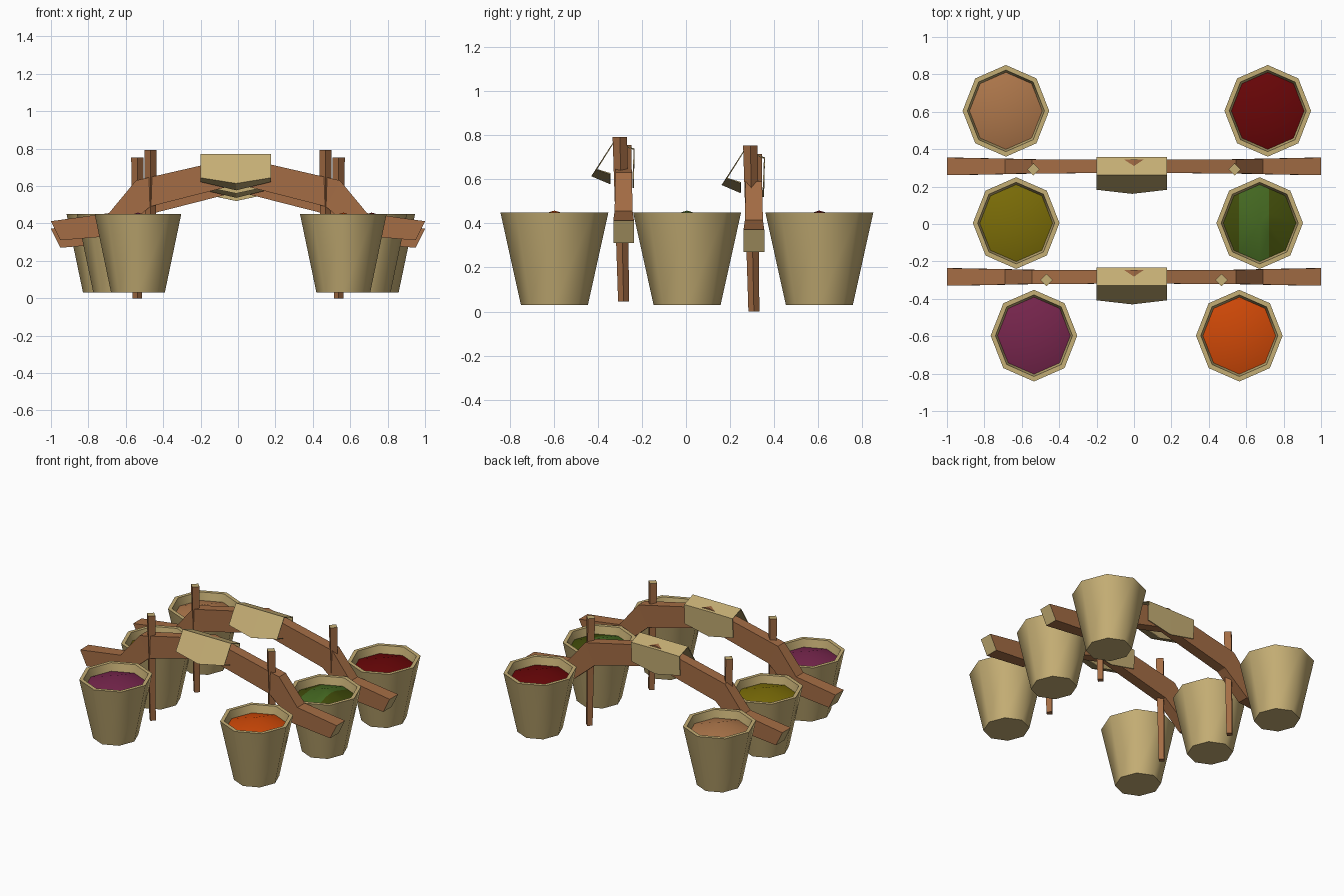
import bpy, bmesh, math
from mathutils import Matrix, Vector

if "Cube" in bpy.data.objects:
    bpy.data.objects.remove(bpy.data.objects["Cube"])


def material(name, rgb):
    m = bpy.data.materials.new(name)
    m.diffuse_color = (*[(c / 255) ** 2.2 for c in rgb], 1)
    m.use_nodes = True
    m.node_tree.nodes["Principled BSDF"].inputs["Base Color"].default_value = m.diffuse_color
    return m


TAN = material("pale_tan", (196, 173, 116))
WOOD = material("brown_wood", (162, 108, 70))
CINNAMON = material("cinnamon", (172, 118, 76))
RED = material("dark_red", (104, 14, 16))
OLIVE = material("olive_yellow", (122, 108, 16))
GREEN = material("leaf_green", (70, 104, 38))
MOSS = material("moss_green", (66, 76, 18))
PURPLE = material("plum_purple", (118, 42, 78))
ORANGE = material("burnt_orange", (206, 74, 16))


def finish(name, bm, mats, loc=(0, 0, 0), smooth=False, normals=True):
    if normals:
        bmesh.ops.recalc_face_normals(bm, faces=bm.faces)
    me = bpy.data.meshes.new(name)
    bm.to_mesh(me)
    bm.free()
    for m in mats:
        me.materials.append(m)
    if smooth:
        for p in me.polygons:
            p.use_smooth = True
        me.set_sharp_from_angle(angle=math.radians(50))
    ob = bpy.data.objects.new(name, me)
    ob.location = loc
    bpy.context.collection.objects.link(ob)
    return ob


def skin(bm, rings, close=True, caps=True):
    """Join rows of points into quads."""
    rows = [[bm.verts.new(p) for p in r] for r in rings]
    n = len(rows[0])
    for a, b in zip(rows, rows[1:]):
        for i in range(n if close else n - 1):
            j = (i + 1) % n
            bm.faces.new((a[i], a[j], b[j], b[i]))
    if caps:
        bm.faces.new(rows[0])
        bm.faces.new(rows[-1])


def octagon(r, z):
    return [(0.945 * r * math.cos(i * math.pi / 4), r * math.sin(i * math.pi / 4), z)
            for i in range(8)]


def bucket(x, y, mat):
    # eight-sided tapered bucket with a thick rim
    bm = bmesh.new()
    profile = [(0.152, 0.03), (0.245, 0.45), (0.218, 0.45), (0.198, 0.36)]
    skin(bm, [octagon(r, z) for r, z in profile])
    finish("bucket", bm, [TAN], (x, y, 0), True)
    # mound of spice heaped inside
    bm = bmesh.new()
    rim = [bm.verts.new(p) for p in octagon(0.207, 0.395)]
    tip = bm.verts.new((0, 0, 0.458))
    for i in range(8):
        bm.faces.new((rim[i], rim[(i + 1) % 8], tip))
    mats = [mat]
    if mat is GREEN:
        # lighter band across the green mound
        mats = [MOSS, GREEN]
        for cut in (-0.11, 0.05):
            bmesh.ops.bisect_plane(bm, geom=bm.verts[:] + bm.edges[:] + bm.faces[:],
                                   plane_co=(cut, 0, 0), plane_no=(1, 0, 0))
        for f in bm.faces:
            f.material_index = int(-0.11 < f.calc_center_median().x < 0.05)
    finish("spice_mound", bm, mats, (x, y, 0), True, False)


def yoke(y, dz, post_x, post_bottom, post_lean):
    # bent carrying beam, mirrored about the middle
    top = [(0, 0.755), (0.545, 0.63), (0.69, 0.455), (1.0, 0.412)]
    low = [(0, 0.61), (0.47, 0.49), (0.65, 0.335), (0.95, 0.31)]
    half = [0.036, 0.037, 0.041, 0.047]
    rings = []
    for s, ids in ((-1, (3, 2, 1)), (1, (0, 1, 2, 3))):
        for i in ids:
            (tx, tz), (lx, lz), w = top[i], low[i], half[i]
            rings.append([(s * tx, -w, tz), (s * tx, w, tz),
                          (s * lx, w, lz), (s * lx, -w, lz)])
    bm = bmesh.new()
    skin(bm, rings)
    for f in bm.faces:
        f.material_index = int(abs(f.calc_center_median().x) > 0.96)
    finish("yoke_beam", bm, [WOOD, TAN], (0, y, dz))

    # thin shoulder pad folded over the beam
    side = [(0.043, 0.60), (0.048, 0.735), (-0.045, 0.768), (-0.122, 0.645), (-0.06, 0.625)]
    mid = [(0.043, 0.56), (0.048, 0.737), (-0.045, 0.768), (-0.144, 0.615), (-0.06, 0.58)]
    bm = bmesh.new()
    skin(bm, [[(x, py, pz) for py, pz in prof]
              for x, prof in ((-0.2, side), (-0.01, mid), (0.177, side))], False, False)
    pad = finish("shoulder_pad", bm, [TAN], (0, y, dz))
    mod = pad.modifiers.new("thickness", 'SOLIDIFY')
    mod.thickness = 0.006
    mod.offset = 0

    # upright pegs, square and turned to a diamond, with pale tops
    for s in (-1, 1):
        bm = bmesh.new()
        rings = []
        for r, z, py in ((0.025, post_bottom, y), (0.033, 0.792 + dz, y + post_lean)):
            rings.append([(s * post_x + r * math.cos(a * math.pi / 2),
                           py + r * math.sin(a * math.pi / 2), z) for a in range(4)])
        skin(bm, rings)
        bm.normal_update()
        for f in bm.faces:
            f.material_index = int(f.calc_center_median().z > 0.7)
        finish("peg", bm, [WOOD, TAN])


yoke(-0.283, 0.0, 0.468, 0.045, -0.017)
yoke(0.308, -0.04, 0.538, 0.0, -0.016)

for x, y, m in ((-0.685, 0.605, CINNAMON), (0.715, 0.605, RED),
                (-0.63, 0.005, OLIVE), (0.672, 0.005, GREEN),
                (-0.535, -0.597, PURPLE), (0.563, -0.597, ORANGE)):
    bucket(x, y, m)
